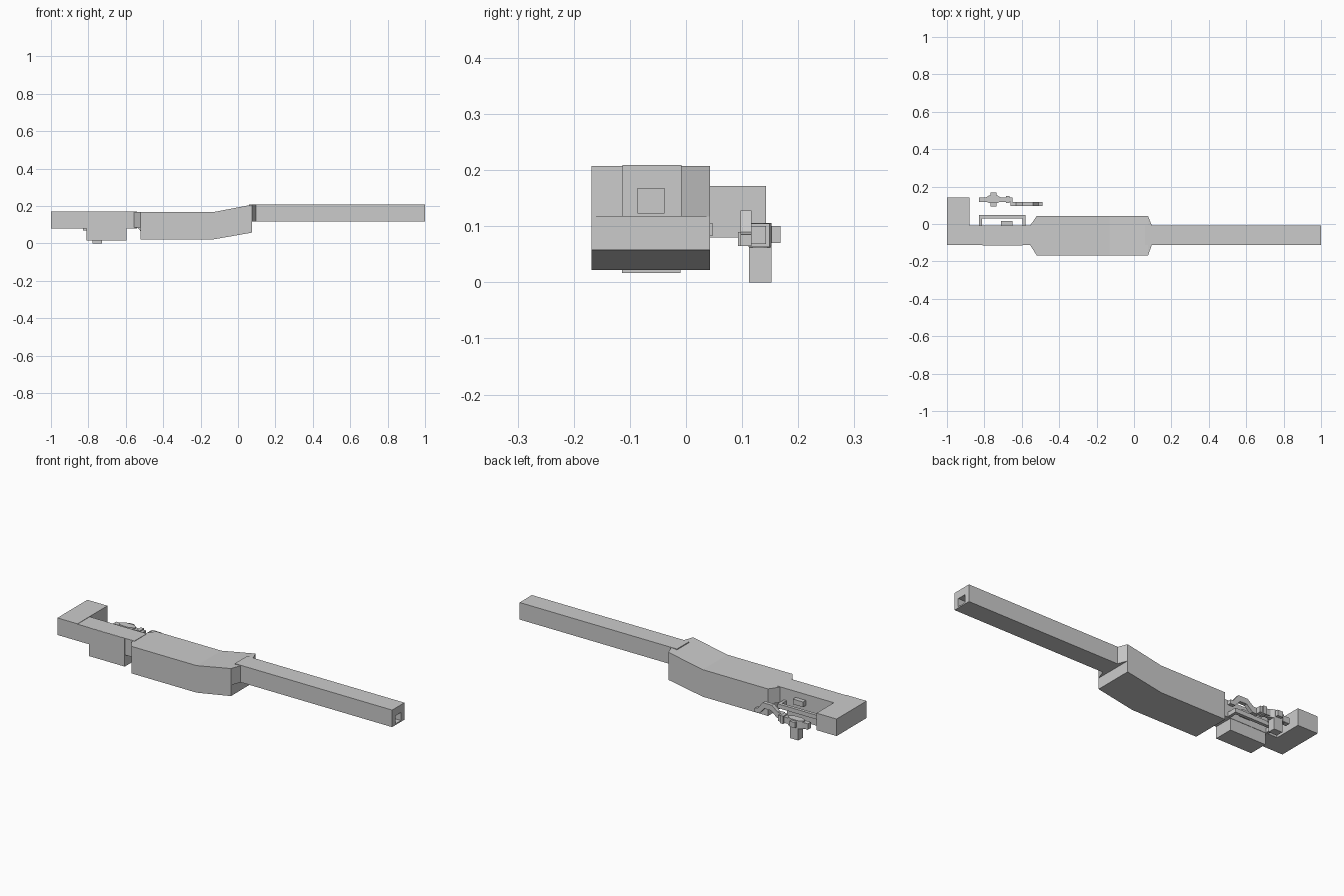
import bpy, bmesh


def finish(name, bm):
    bmesh.ops.recalc_face_normals(bm, faces=bm.faces)
    me = bpy.data.meshes.new(name)
    bm.to_mesh(me)
    bm.free()
    ob = bpy.data.objects.new(name, me)
    bpy.context.collection.objects.link(ob)
    return ob


def loft(name, sections):
    """Skin rectangular sections (x, y0, y1, z0, z1) and cap both ends."""
    bm = bmesh.new()
    rings = [[bm.verts.new(p) for p in ((x, y0, z0), (x, y1, z0), (x, y1, z1), (x, y0, z1))]
             for x, y0, y1, z0, z1 in sections]
    for a, b in zip(rings, rings[1:]):
        for i in range(4):
            j = (i + 1) % 4
            bm.faces.new((a[i], a[j], b[j], b[i]))
    bm.faces.new(rings[0])
    bm.faces.new(rings[-1])
    bmesh.ops.remove_doubles(bm, verts=bm.verts, dist=1e-5)
    return finish(name, bm)


def box(name, x0, x1, y0, y1, z0, z1):
    return loft(name, [(x0, y0, y1, z0, z1), (x1, y0, y1, z0, z1)])


def prism(name, pts, plane, lo, hi):
    """Extrude a profile given in the 'xy' or 'xz' plane."""
    def put(p, d):
        return (p[0], p[1], d) if plane == 'xy' else (p[0], d, p[1])
    bm = bmesh.new()
    a = [bm.verts.new(put(p, lo)) for p in pts]
    b = [bm.verts.new(put(p, hi)) for p in pts]
    for i in range(len(pts)):
        j = (i + 1) % len(pts)
        bm.faces.new((a[i], a[j], b[j], b[i]))
    bm.faces.new(a)
    bm.faces.new(b)
    return finish(name, bm)


F, B = -0.113, -0.008      # front and back of the narrow rails
WF, WB = -0.168, 0.043     # front and back of the wide body

# Wide centre body with tapered ends and an upward bend
loft("centre_body", [
    (-0.555, F, B, 0.085, 0.168), (-0.52, WF, WB, 0.085, 0.168),
    (-0.52, WF, WB, 0.022, 0.168), (-0.13, WF, WB, 0.022, 0.168),
    (0.075, WF, WB, 0.058, 0.207), (0.075, WF, WB, 0.117, 0.207),
    (0.095, F, B, 0.117, 0.207)])

# Long bar with a recess in its end
loft("long_bar", [
    (0.06, F, B, 0.117, 0.209), (1.0, F, B, 0.117, 0.209),
    (1.0, -0.086, -0.038, 0.124, 0.167), (0.95, -0.086, -0.038, 0.124, 0.167)])

# Rear rail, its cross end block and the hanging block
box("rear_rail", -0.90, -0.54, F, B, 0.08, 0.17)
box("end_block", -1.0, -0.88, F, 0.143, 0.08, 0.172)
box("hanging_block", -0.81, -0.597, F - 0.001, B - 0.002, 0.017, 0.169)

# Open guard loop and the small lever inside it
prism("guard_loop", [
    (-0.828, -0.012), (-0.828, 0.047), (-0.58, 0.047), (-0.58, -0.012),
    (-0.595, -0.012), (-0.595, 0.030), (-0.813, 0.030), (-0.813, -0.012)],
    'xy', 0.083, 0.106)
box("lever", -0.71, -0.65, -0.012, 0.016, 0.11, 0.138)

# Loose fitting: cross bar, faceted boss, leg and side knob
box("cross_bar", -0.828, -0.65, 0.117, 0.143, 0.068, 0.10)
prism("boss", [
    (-0.80, 0.125), (-0.775, 0.112), (-0.73, 0.112), (-0.705, 0.125),
    (-0.705, 0.138), (-0.73, 0.152), (-0.775, 0.152), (-0.80, 0.138)],
    'xy', 0.062, 0.106)
box("leg", -0.777, -0.727, 0.112, 0.152, 0.0, 0.065)
box("side_knob", -0.768, -0.736, 0.145, 0.168, 0.07, 0.10)
box("inner_knob", -0.768, -0.736, 0.093, 0.117, 0.065, 0.09)
box("bar_collar", -0.685, -0.665, 0.111, 0.149, 0.063, 0.105)

# Arched arm beside the fitting
prism("arched_arm", [
    (-0.66, 0.065), (-0.625, 0.068), (-0.59, 0.098), (-0.55, 0.098),
    (-0.52, 0.065), (-0.49, 0.065), (-0.49, 0.085), (-0.51, 0.09),
    (-0.54, 0.128), (-0.595, 0.128), (-0.63, 0.10), (-0.66, 0.10)],
    'xz', 0.097, 0.117)
